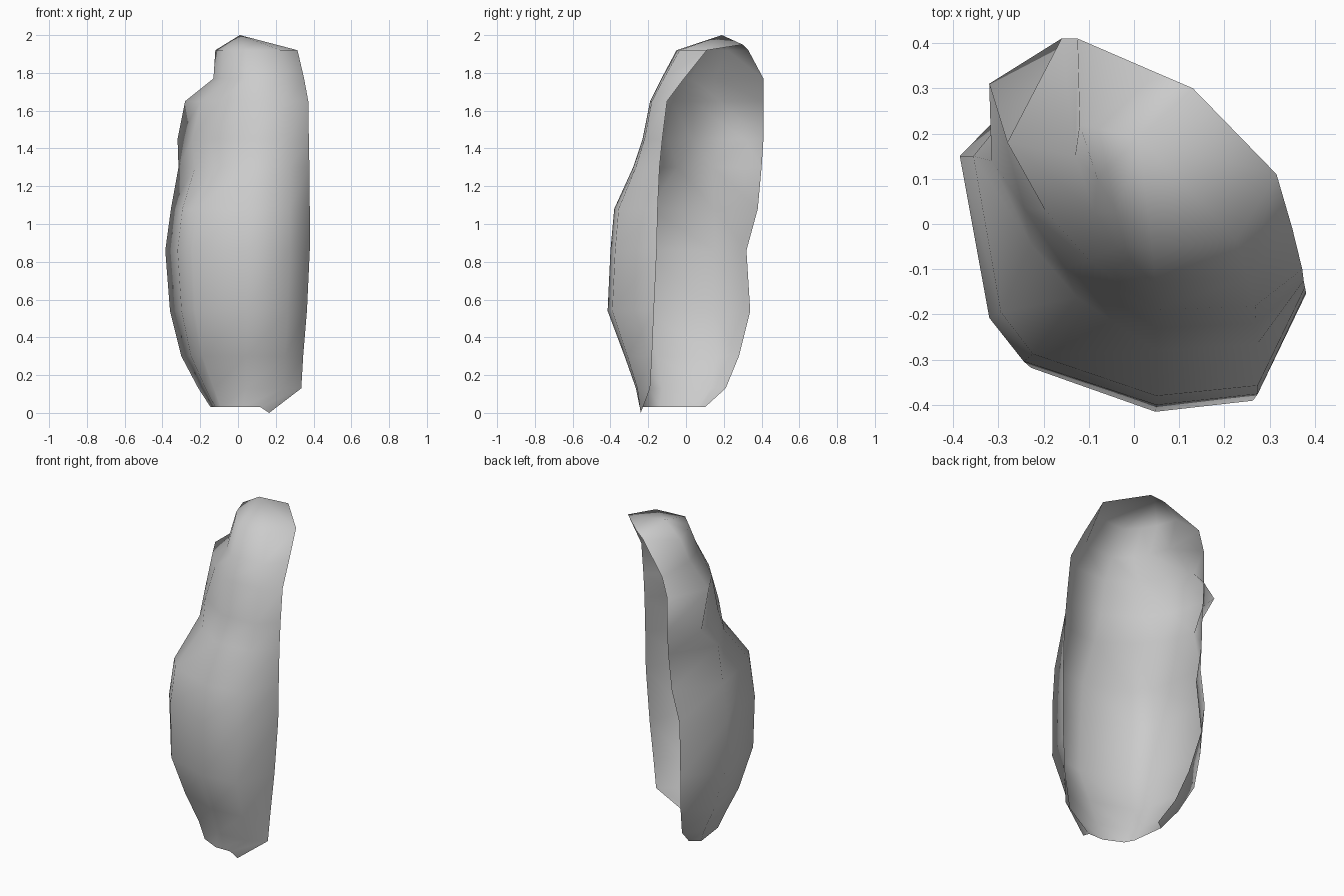
import bpy
import bmesh
from mathutils import Vector

cube = bpy.data.objects.get("Cube")
if cube:
    bpy.data.objects.remove(cube)


def make_material(name, rgb):
    mat = bpy.data.materials.new(name)
    mat.use_nodes = True
    colour = (*rgb, 1.0)
    mat.diffuse_color = colour
    mat.node_tree.nodes["Principled BSDF"].inputs["Base Color"].default_value = colour
    return mat


def section(z, left, right, front, rim_y, left_y, back_x, back_y, bulge):
    """Open cross-section running from the right rim, round the front and left, to the back rim."""
    front_point = Vector((right * 0.13, front, z))
    left_point = Vector((left, left_y, z))
    corner = Vector((left, front, z))
    cheek = [front_point.lerp(left_point, t).lerp(corner, bulge) for t in (0.35, 0.7)]
    return [
        Vector((right, rim_y, z)),
        Vector((right * 0.72, front + 0.1 * (rim_y - front), z)),
        front_point,
        *cheek,
        left_point,
        Vector((back_x, back_y, z)),
    ]


# Levels: height, left, right, front, right rim y, left y, back rim x and y, left bulge
levels = [
    (0.03, -0.145, 0.165, -0.245, -0.24, 0.06, -0.09, 0.1, 0.5),
    (0.13, -0.21, 0.335, -0.265, -0.19, 0.13, -0.12, 0.21, 0.5),
    (0.3, -0.3, 0.345, -0.325, -0.18, 0.16, -0.16, 0.28, 0.5),
    (0.54, -0.36, 0.365, -0.415, -0.17, 0.14, -0.2, 0.34, 0.5),
    (0.86, -0.385, 0.38, -0.4, -0.155, 0.15, -0.18, 0.32, 0.5),
    (1.08, -0.355, 0.38, -0.38, -0.15, 0.15, -0.17, 0.38, 0.5),
    (1.3, -0.315, 0.378, -0.28, -0.14, 0.14, -0.16, 0.4, 0.2),
    (1.45, -0.32, 0.375, -0.23, -0.125, 0.31, -0.16, 0.41, 0.3),
    (1.65, -0.28, 0.372, -0.19, -0.1, 0.18, -0.16, 0.41, 0.15),
    (1.77, -0.13, 0.35, -0.13, -0.01, 0.15, -0.125, 0.41, 0.2),
    (1.92, -0.12, 0.315, -0.05, 0.11, 0.22, 0.06, 0.33, 0.2),
]

# Curved open shell
bm = bmesh.new()
rings = [[bm.verts.new(p) for p in section(*level)] for level in levels]
for low, high in zip(rings, rings[1:]):
    for i in range(len(low) - 1):
        bm.faces.new((low[i + 1], low[i], high[i], high[i + 1]))

# Lowest tip of the right rim
rings[0][0].co.z = 0

# Hood that closes the top
apex = bm.verts.new((0.01, 0.19, 2.0))
loop = rings[-1] + [bm.verts.new((0.13, 0.3, 1.95))]
for i, vert in enumerate(loop):
    bm.faces.new((loop[(i + 1) % len(loop)], vert, apex))

bmesh.ops.recalc_face_normals(bm, faces=bm.faces)
front_face = min(bm.faces, key=lambda f: f.calc_center_median().y)
if front_face.normal.y > 0:
    bmesh.ops.reverse_faces(bm, faces=bm.faces)
for face in bm.faces:
    face.smooth = True

mesh = bpy.data.meshes.new("stone_shell")
bm.to_mesh(mesh)
bm.free()
mesh.materials.append(make_material("stone_grey", (0.6, 0.6, 0.6)))
shell = bpy.data.objects.new("stone_shell", mesh)
bpy.context.collection.objects.link(shell)
